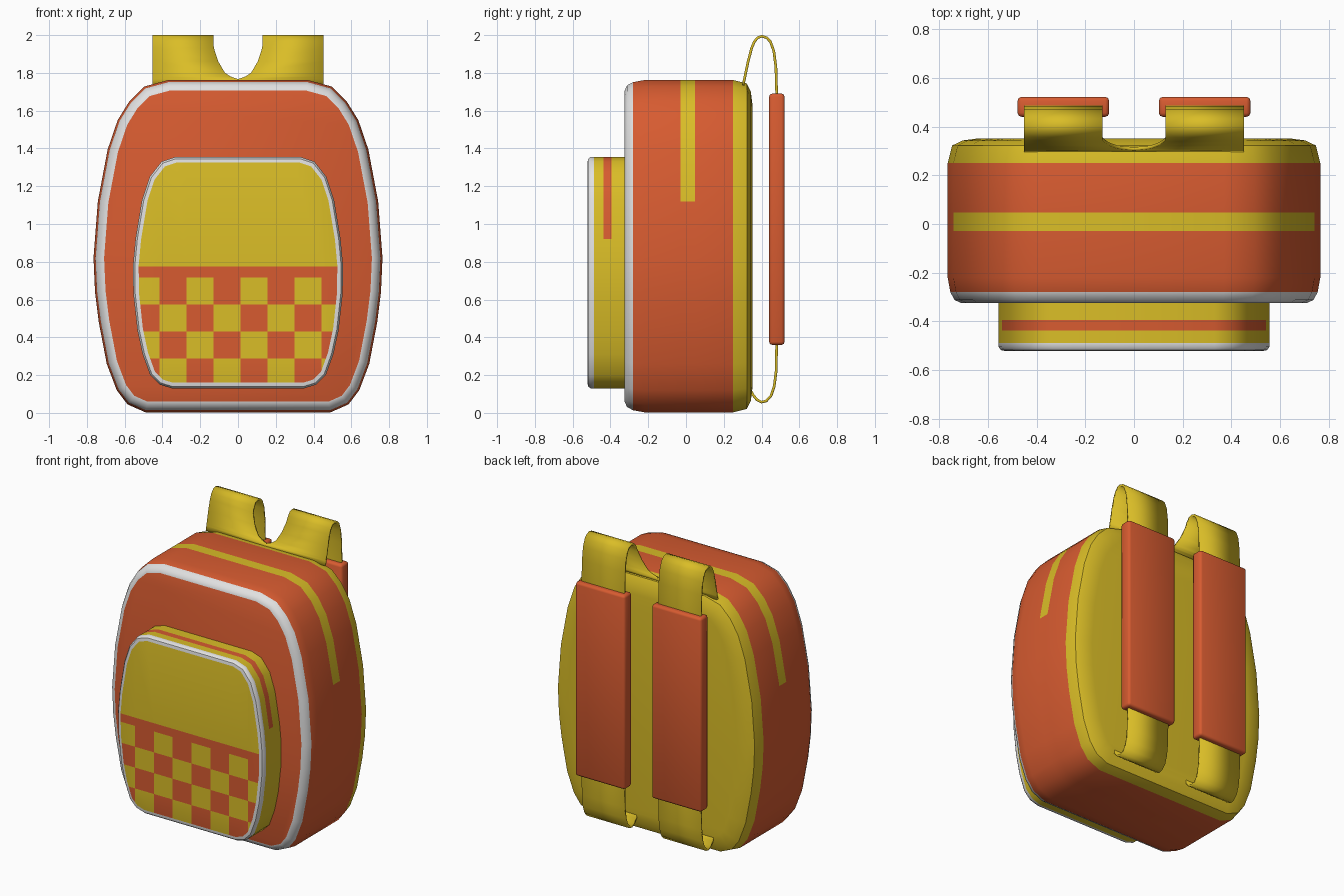
import bpy, bmesh, math
from mathutils import Vector

if "Cube" in bpy.data.objects:
    bpy.data.objects.remove(bpy.data.objects["Cube"])


def material(name, rgb):
    m = bpy.data.materials.new(name)
    m.diffuse_color = (*rgb, 1)
    m.use_nodes = True
    m.node_tree.nodes["Principled BSDF"].inputs["Base Color"].default_value = m.diffuse_color
    return m


ORANGE, YELLOW, WHITE = 0, 1, 2
MATS = [material("orange fabric", (0.68, 0.105, 0.03)),
        material("yellow fabric", (0.70, 0.51, 0.02)),
        material("white piping", (0.75, 0.75, 0.75))]


def finish(name, bm, mats, angle=40):
    bmesh.ops.recalc_face_normals(bm, faces=bm.faces)
    me = bpy.data.meshes.new(name)
    bm.to_mesh(me)
    bm.free()
    for m in mats:
        me.materials.append(m)
    ob = bpy.data.objects.new(name, me)
    bpy.context.collection.objects.link(ob)
    bpy.ops.object.select_all(action='DESELECT')
    ob.select_set(True)
    bpy.context.view_layer.objects.active = ob
    bpy.ops.object.shade_smooth_by_angle(angle=math.radians(angle))
    return ob


def inset_outline(pts, d):
    """Move a clockwise x-z outline inwards by d with mitred corners."""
    out, n = [], len(pts)
    for i, p in enumerate(pts):
        a = (p - pts[i - 1]).normalized()
        b = (pts[(i + 1) % n] - p).normalized()
        na, nb = Vector((a.y, -a.x)), Vector((b.y, -b.x))
        out.append(p + (na + nb) * d / (1 + na.dot(nb)))
    return out


def shell(half, sections):
    """Loft a mirrored outline (right half, top to bottom) through (y, inset, colour)."""
    right = [Vector(p) for p in half]
    outline = right + [Vector((-p.x, p.y)) for p in reversed(right)]
    bm = bmesh.new()
    rings = []
    for y, d, _ in sections:
        rings.append([bm.verts.new((p.x, y, p.y)) for p in inset_outline(outline, d)])
    n = len(outline)
    for k in range(len(rings) - 1):
        for i in range(n):
            j = (i + 1) % n
            f = bm.faces.new((rings[k][i], rings[k][j], rings[k + 1][j], rings[k + 1][i]))
            colour = sections[k + 1][2]
            if isinstance(colour, tuple):      # stripe: colour above a height, else base
                stripe, base, height = colour
                colour = stripe if f.calc_center_median().z > height else base
            f.material_index = colour
    front = bm.faces.new(rings[0])
    front.material_index = sections[0][2]
    back = bm.faces.new(rings[-1])
    back.material_index = sections[-1][2]
    return bm, front


# main bag with piping, zip stripe and yellow back panel
body_half = [(0.37, 1.762), (0.495, 1.728), (0.575, 1.65), (0.637, 1.55), (0.69, 1.395),
             (0.742, 1.12), (0.765, 0.82), (0.757, 0.64), (0.737, 0.48), (0.695, 0.26),
             (0.642, 0.12), (0.585, 0.045), (0.49, 0.003)]
bm, _ = shell(body_half, [
    (-0.325, 0.056, ORANGE), (-0.312, 0.028, WHITE), (-0.28, 0.011, WHITE),
    (-0.22, 0, ORANGE), (-0.028, 0, ORANGE), (0.047, 0, (YELLOW, ORANGE, 1.12)),
    (0.25, 0, ORANGE), (0.322, 0.018, YELLOW), (0.343, 0.06, YELLOW), (0.352, 0.13, YELLOW)])
finish("main_bag", bm, MATS)

# front pocket with piping and zip stripe
pocket_half = [(0.33, 1.355), (0.405, 1.33), (0.468, 1.25), (0.508, 1.13), (0.543, 0.92),
               (0.556, 0.78), (0.554, 0.63), (0.533, 0.44), (0.505, 0.31), (0.465, 0.2),
               (0.415, 0.15), (0.35, 0.13)]
bm, front = shell(pocket_half, [
    (-0.522, 0.03, YELLOW), (-0.518, 0.01, WHITE), (-0.505, 0, WHITE), (-0.488, 0, WHITE),
    (-0.437, 0, YELLOW), (-0.394, 0, (ORANGE, YELLOW, 0.92)), (-0.31, 0, YELLOW)])

# checker cut into the pocket's front face
CELL, X0, Z0 = 0.143, 0.013, 0.718
cuts = [((X0 + i * CELL, 0, 0), (1, 0, 0)) for i in range(-3, 4)]
cuts += [((0, 0, Z0 - i * CELL), (0, 0, 1)) for i in range(5)] + [((0, 0, 0.775), (0, 0, 1))]
front_y = -0.522


def front_faces():
    return [f for f in bm.faces if all(abs(v.co.y - front_y) < 1e-4 for v in f.verts)]


for co, no in cuts:
    fs = front_faces()
    geom = fs + list({e for f in fs for e in f.edges}) + list({v for f in fs for v in f.verts})
    bmesh.ops.bisect_plane(bm, geom=geom, plane_co=co, plane_no=no, dist=1e-5)
for f in front_faces():
    c = f.calc_center_median()
    col, row = math.floor((c.x - X0) / CELL), math.floor((Z0 - c.z) / CELL)
    if c.z > 0.775:
        f.material_index = YELLOW
    elif c.z > Z0:
        f.material_index = ORANGE
    else:
        f.material_index = ORANGE if (col + row) % 2 else YELLOW
finish("front_pocket", bm, MATS)

# webbing: (y, z, inner x); joined at the front root and split by a U notch
path = [(0.302, 1.735, 0), (0.309, 1.765, 0), (0.312, 1.78, 0.04), (0.316, 1.80, 0.07),
        (0.329, 1.86, 0.105), (0.347, 1.93, 0.128), (0.362, 1.965, 0.13), (0.38, 1.987, 0.13),
        (0.403, 1.994, 0.13), (0.428, 1.985, 0.13), (0.447, 1.965, 0.13), (0.465, 1.915, 0.13),
        (0.476, 1.83, 0.13), (0.48, 1.69, 0.13), (0.48, 0.36, 0.13), (0.477, 0.22, 0.13),
        (0.467, 0.14, 0.13), (0.45, 0.09, 0.13), (0.425, 0.063, 0.13), (0.40, 0.057, 0.13),
        (0.375, 0.07, 0.13), (0.355, 0.095, 0.13), (0.335, 0.13, 0.13)]
bm = bmesh.new()
rows = [(bm.verts.new((x, y, z)), bm.verts.new((0.452, y, z))) for y, z, x in path]
for a, b in zip(rows, rows[1:]):
    bm.faces.new((a[0], a[1], b[1], b[0]))
straps = finish("strap_webbing", bm, [MATS[YELLOW]])
mir = straps.modifiers.new("mirror", 'MIRROR')
mir.use_clip = True
sol = straps.modifiers.new("thickness", 'SOLIDIFY')
sol.thickness, sol.offset = 0.014, 0

# padded shoulder straps
for side, sx in (("left", -1), ("right", 1)):
    bm = bmesh.new()
    bmesh.ops.create_cube(bm, size=1)
    for v in bm.verts:
        v.co = Vector((v.co.x * 0.376 + sx * 0.29, v.co.y * 0.082 + 0.481, v.co.z * 1.33 + 1.025))
    bmesh.ops.bevel(bm, geom=bm.edges[:], offset=0.016, segments=2, profile=0.5, affect='EDGES')
    finish(side + "_shoulder_pad", bm, [MATS[ORANGE]], 50)
